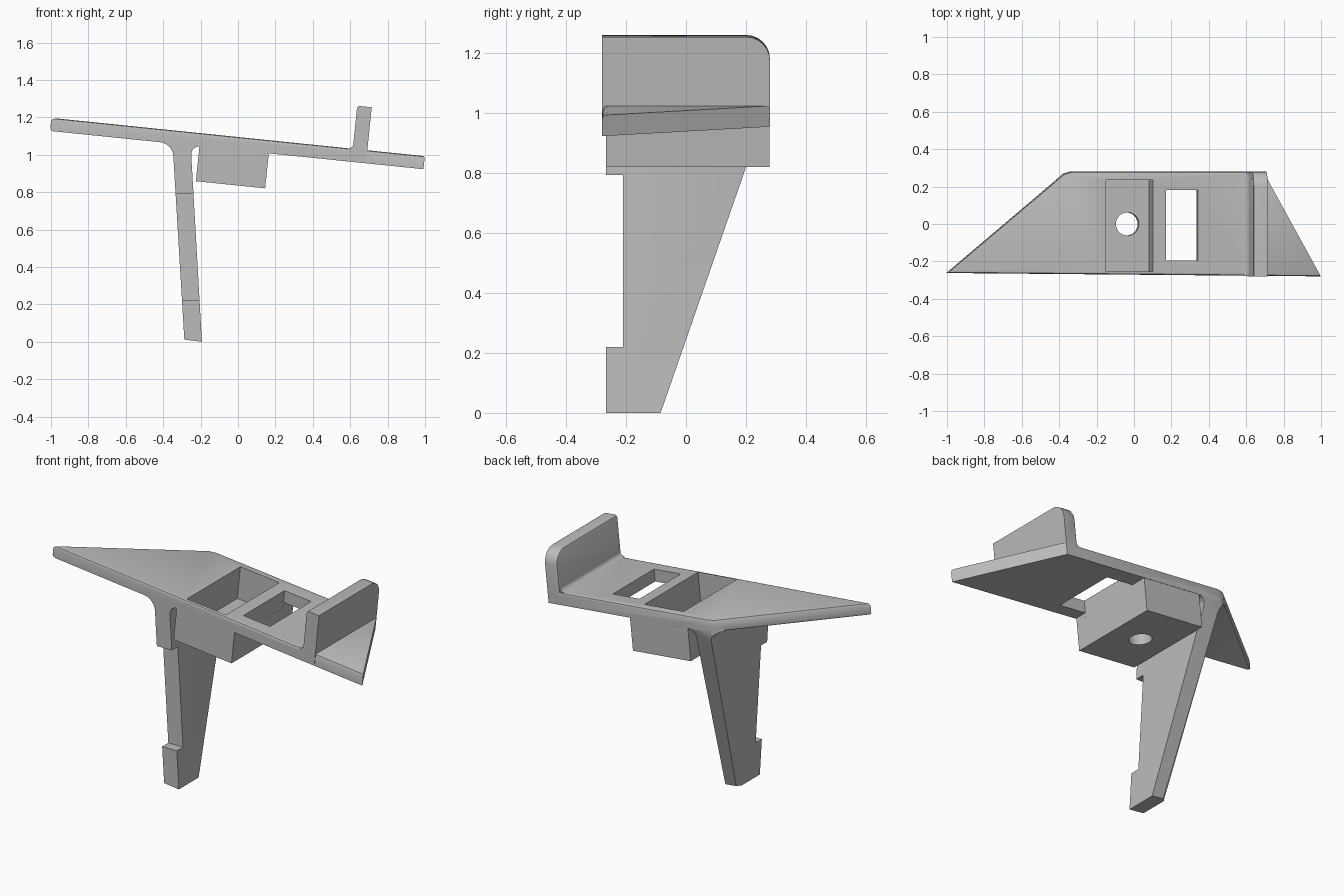
import bpy, bmesh, math
from mathutils import Matrix, Vector

old = bpy.data.objects.get("Cube")
if old:
    bpy.data.objects.remove(old)

grey = bpy.data.materials.new("plain_grey")
grey.use_nodes = True
color = (0.5, 0.5, 0.5, 1)
grey.diffuse_color = color
grey.node_tree.nodes["Principled BSDF"].inputs["Base Color"].default_value = color

# Plate frame: origin on the plate's top face, sloping down towards +x
TILT = Matrix.Translation((0, 0, 1.095)) @ Matrix.Rotation(math.radians(5.85), 4, 'Y')
UPRIGHT = Matrix.Identity(4)
PLACE = {'x': lambda p, t: (t, p[0], p[1]),
         'y': lambda p, t: (p[0], t, p[1]),
         'z': lambda p, t: (p[0], p[1], t)}


def prism(name, outline, axis, start, end, frame=TILT, bevel=None, width=0.013):
    """Extrude an outline along an axis, bevel the edges chosen by a rule."""
    bm = bmesh.new()
    rings = [[bm.verts.new(PLACE[axis](p, t)) for p in outline] for t in (start, end)]
    bm.faces.new(rings[0])
    bm.faces.new(rings[1])
    n = len(outline)
    for i in range(n):
        j = (i + 1) % n
        bm.faces.new((rings[0][i], rings[0][j], rings[1][j], rings[1][i]))
    bmesh.ops.recalc_face_normals(bm, faces=bm.faces)
    if bevel:
        edges = [e for e in bm.edges if bevel(e.verts[0].co, e.verts[1].co)]
        bmesh.ops.bevel(bm, geom=edges, offset=width, segments=2, profile=0.5,
                        affect='EDGES', clamp_overlap=True)
    bm.transform(frame)
    mesh = bpy.data.meshes.new(name)
    bm.to_mesh(mesh)
    bm.free()
    mesh.materials.append(grey)
    obj = bpy.data.objects.new(name, mesh)
    bpy.context.collection.objects.link(obj)
    return obj


def combine(target, tool, operation):
    mod = target.modifiers.new("combine", 'BOOLEAN')
    mod.operation, mod.solver, mod.object = operation, 'EXACT', tool
    bpy.context.view_layer.objects.active = target
    bpy.ops.object.modifier_apply(modifier=mod.name)
    bpy.data.objects.remove(tool)


def rect(a, b, c, d):
    return [(a, c), (b, c), (b, d), (a, d)]


def arc(cx, cy, r, a0, a1, n):
    angles = [math.radians(a0 + (a1 - a0) * i / n) for i in range(n + 1)]
    return [(cx + r * math.cos(a), cy + r * math.sin(a)) for a in angles]


# Sloping plate with a pointed end and a skewed end, softened rim
plan = [(-1.003, -0.262), (-0.375, 0.268), (-0.335, 0.28), (0.695, 0.28), (1.004, -0.28)]


def plate_rim(a, b):
    mid = (a + b) / 2
    if abs(a.z - b.z) > 0.01 or mid.x > 0.8:
        return False
    return a.z > -0.01 or mid.x < -0.4 and mid.y > -0.2


body = prism("bracket", plan, 'z', -0.07, 0, bevel=plate_rim)

# Upright tab with a rounded rear corner and softened inner rim
tab_side = [(-0.28, -0.065), (0.28, -0.065)] + arc(0.2, 0.151, 0.08, 0, 90, 6) + [(-0.28, 0.231)]
tab = prism("tab", tab_side, 'x', 0.617, 0.695,
            bevel=lambda a, b: max(a.x, b.x) < 0.62 and min(a.y, b.y) > -0.281
            and max(a.y, b.y) > 0 and max(a.z, b.z) > 0)
fillet = [(0.64, -0.02), (0.59, -0.02)] + arc(0.592, 0.026, 0.026, -90, 0, 4) + [(0.64, 0.026)]
combine(body, tab, 'UNION')
combine(body, prism("tab_fillet", fillet, 'y', -0.279, 0.272), 'UNION')

# Socket box below the plate
combine(body, prism("socket", rect(-0.2, 0.1725, -0.267, 0.278), 'z', -0.258, -0.03), 'UNION')

# Tapered leg: front profile cut by a side profile and the plate's plan
leg_front = ([(-0.193, 0), (-0.287, 0.012), (-0.345, 0.98)]
             + arc(-0.425, 0.988, 0.08, 0, 84, 6)
             + [(-0.41, 1.095), (-0.19, 1.075), (-0.195, 1.045)]
             + arc(-0.207, 1.002, 0.043, 90, 180, 6))
leg_side = [(-0.266, -0.05), (-0.102, -0.05), (0.315, 1.15), (-0.266, 1.15),
            (-0.266, 0.793), (-0.21, 0.793), (-0.21, 0.22), (-0.266, 0.22)]
leg = prism("leg", leg_front, 'y', -0.5, 0.5, UPRIGHT)
combine(leg, prism("leg_side", leg_side, 'x', -0.8, 0.4, UPRIGHT), 'INTERSECT')

# Chamfer along the leg's rear outer edge
bm = bmesh.new()
bm.from_mesh(leg.data)
rear = [e for e in bm.edges if e.calc_length() > 0.7
        and all(v.co.y > -0.1 and v.co.x < -0.26 for v in e.verts)]
bmesh.ops.bevel(bm, geom=rear, offset=0.022, segments=1, affect='EDGES')
bm.to_mesh(leg.data)
bm.free()
combine(leg, prism("leg_trim", plan, 'z', -1.5, 0.5), 'INTERSECT')
combine(body, leg, 'UNION')

# Pocket, its drain hole, and the window through the plate
combine(body, prism("pocket", rect(-0.15, 0.101, -0.254, 0.235), 'z', -0.19, 0.1), 'DIFFERENCE')
combine(body, prism("hole", arc(-0.016, 0, 0.062, 0, 345, 23), 'z', -0.4, -0.1), 'DIFFERENCE')
combine(body, prism("window", rect(0.172, 0.343, -0.195, 0.182), 'z', -0.1, 0.1), 'DIFFERENCE')

body.select_set(True)
bpy.context.view_layer.objects.active = body
bpy.ops.object.shade_smooth_by_angle(angle=math.radians(30))
